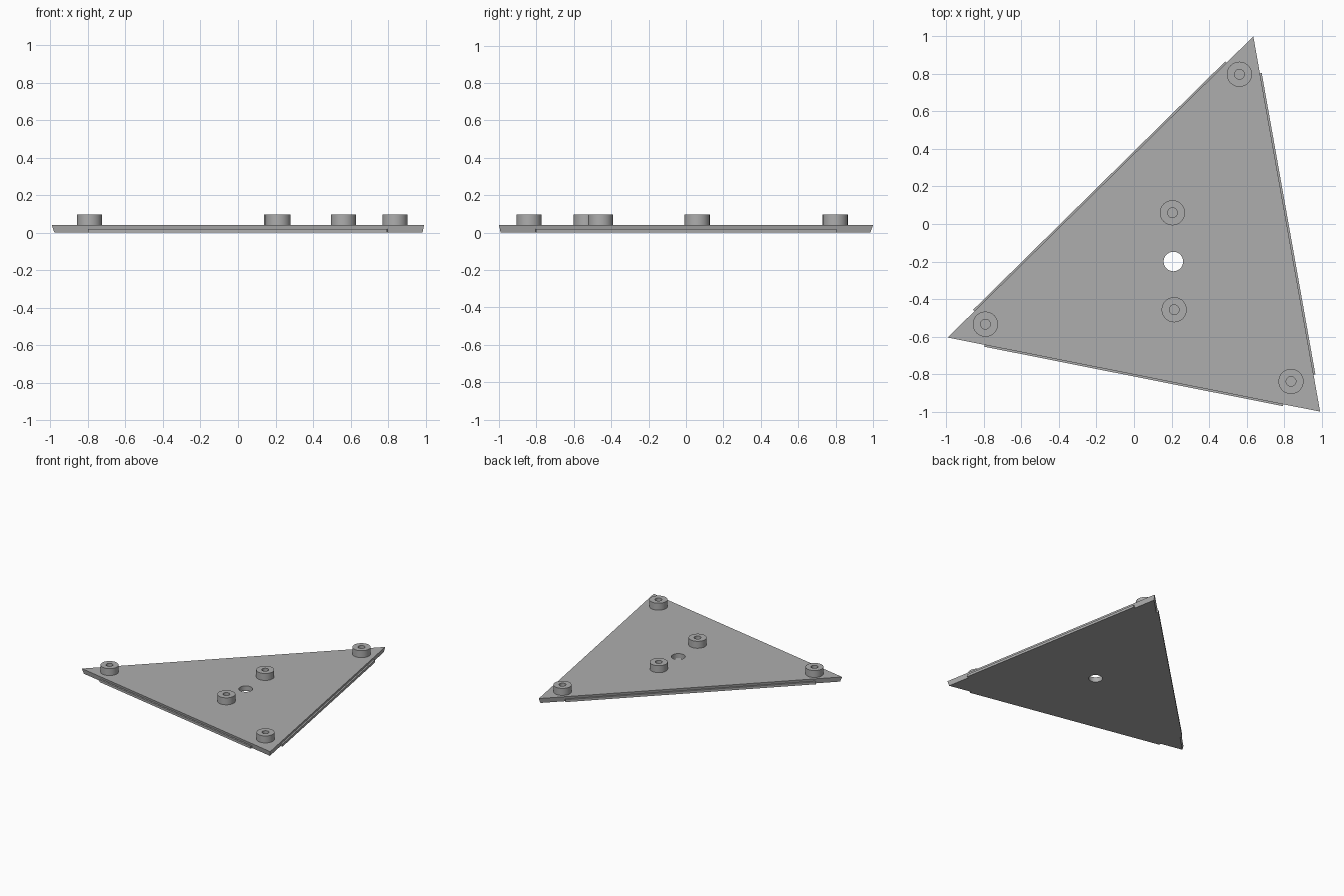
import bpy, bmesh, math
from mathutils import Vector

if "Cube" in bpy.data.objects:
    bpy.data.objects.remove(bpy.data.objects["Cube"])

PLATE_TOP, BOSS_TOP, LIP_TOP = 0.04, 0.097, 0.02
BEVEL = 0.007       # how far the bottom outline sits inside the top one
LIP_OUT = 0.01      # how far the edge lips stick out
CORNERS = [Vector(c) for c in ((-0.993, -0.605), (0.992, -1.0), (0.636, 1.0))]
CENTRE = Vector((0.21, -0.2))

grey = bpy.data.materials.new("plain grey")
grey.use_nodes = True
colour = (0.42, 0.42, 0.42, 1)
grey.diffuse_color = colour
grey.node_tree.nodes["Principled BSDF"].inputs["Base Color"].default_value = colour


def finish(name, bm):
    bmesh.ops.recalc_face_normals(bm, faces=bm.faces)
    mesh = bpy.data.meshes.new(name)
    bm.to_mesh(mesh)
    bm.free()
    mesh.materials.append(grey)
    obj = bpy.data.objects.new(name, mesh)
    bpy.context.collection.objects.link(obj)
    return obj


def activate(obj):
    bpy.ops.object.select_all(action="DESELECT")
    obj.select_set(True)
    bpy.context.view_layer.objects.active = obj


def loft(name, low, high, z0, z1):
    """Solid between a lower and an upper outline."""
    bm = bmesh.new()
    a = [bm.verts.new((p.x, p.y, z0)) for p in low]
    b = [bm.verts.new((p.x, p.y, z1)) for p in high]
    n = len(a)
    bm.faces.new(a)
    bm.faces.new(b)
    for i in range(n):
        j = (i + 1) % n
        bm.faces.new((a[i], a[j], b[j], b[i]))
    return finish(name, bm)


def circle(centre, radius, n=48):
    return [centre + radius * Vector((math.cos(t), math.sin(t)))
            for t in (math.tau * i / n for i in range(n))]


def inset(points, d):
    """Move every side of a counter-clockwise outline inward by d."""
    out = []
    for i, p in enumerate(points):
        u = (points[i - 1] - p).normalized()
        v = (points[(i + 1) % len(points)] - p).normalized()
        out.append(p + (u + v) * d / abs(u.cross(v)))
    return out


def boss(name, centre, outer=0.067, inner=0.026, n=48):
    """Round stand-off with a blind hole, spun from a profile."""
    bm = bmesh.new()
    profile = [(outer, PLATE_TOP), (outer, BOSS_TOP), (inner, BOSS_TOP), (inner, PLATE_TOP + 0.001)]
    rings = [[bm.verts.new((p.x, p.y, z)) for p in circle(centre, r, n)] for r, z in profile]
    for a, b in zip(rings, rings[1:]):
        for i in range(n):
            j = (i + 1) % n
            bm.faces.new((a[i], a[j], b[j], b[i]))
    bm.faces.new(rings[0])
    bm.faces.new(rings[-1])
    activate(finish(name, bm))
    bpy.ops.object.shade_smooth_by_angle(angle=math.radians(30))


# Triangular plate with bevelled sides and a central through hole
plate = loft("triangular_plate", inset(CORNERS, BEVEL), CORNERS, 0, PLATE_TOP)
cutter = loft("hole_cutter", circle(CENTRE, 0.052), circle(CENTRE, 0.052), -0.1, 0.2)
cutter.hide_render = True
cut = plate.modifiers.new("centre hole", "BOOLEAN")
cut.operation = "DIFFERENCE"
cut.solver = "EXACT"
cut.object = cutter
activate(plate)
bpy.ops.object.modifier_apply(modifier=cut.name)
bpy.data.objects.remove(cutter)
bpy.ops.object.shade_smooth_by_angle(angle=math.radians(30))

# Thin lip along the lower half of each side, stopping short of the corners
for i, side in enumerate(("front", "right", "back_left")):
    p, q = CORNERS[i], CORNERS[(i + 1) % 3]
    along = (q - p).normalized()
    out = Vector((along.y, -along.x))
    p, q = p + along * 0.2, q - along * 0.2
    outline = [p - out * 0.02, p + out * LIP_OUT, q + out * LIP_OUT, q - out * 0.02]
    loft(side + "_edge_lip", outline, outline, 0, LIP_TOP)

# Stand-offs: one near each corner and two beside the hole
for name, spot in (("left_corner", (-0.792, -0.534)), ("front_corner", (0.837, -0.839)),
                   ("back_corner", (0.562, 0.798)), ("rear_inner", (0.205, 0.06)),
                   ("front_inner", (0.214, -0.457))):
    boss(name + "_standoff", Vector(spot))
